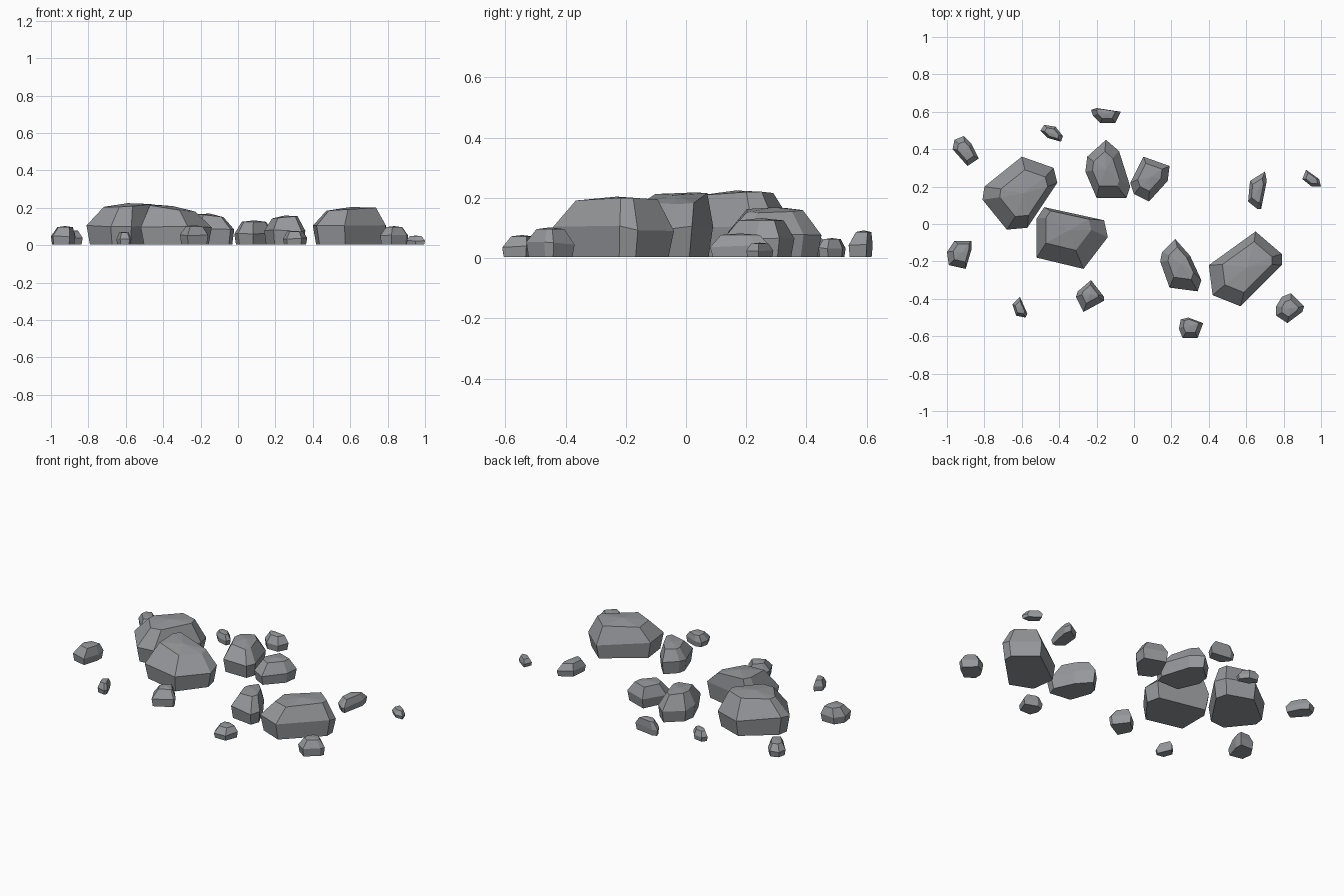
import bpy
import bmesh
import random
from mathutils import Vector

random.seed(4)

default_cube = bpy.data.objects.get("Cube")
if default_cube:
    bpy.data.objects.remove(default_cube, do_unlink=True)

# Single stone colour
stone = bpy.data.materials.new("stone_grey")
stone.use_nodes = True
stone.diffuse_color = (0.30, 0.31, 0.325, 1)
stone.node_tree.nodes["Principled BSDF"].inputs["Base Color"].default_value = stone.diffuse_color


def rock(name, outline, height, top=0.64, shift=(0, 0), tilt=(0, 0)):
    """Faceted stone: tapered foot, wide waist, sloping shoulder and a low crown.

    Outline, height and shift are in hundredths of a unit;
    tilt is the relative rise of the crown towards +x and +y.
    """
    points = [Vector(p) / 100 for p in outline]
    xs = [p.x for p in points]
    ys = [p.y for p in points]
    low = Vector((min(xs), min(ys)))
    high = Vector((max(xs), max(ys)))
    centre = (low + high) / 2
    half = (high - low) / 2
    offset = Vector(shift) / 100
    height = height / 100

    bm = bmesh.new()

    # Stacked rings that share the outline
    def ring(scale, move, level):
        verts = []
        for p in points:
            q = centre + (p - centre) * scale + move
            verts.append(bm.verts.new((q.x, q.y, level(p))))
        return verts

    def crown_level(p):
        u = (p.x - centre.x) / half.x
        v = (p.y - centre.y) / half.y
        return height * (0.96 + tilt[0] * u + tilt[1] * v)

    def waist_level(p):
        return height * random.uniform(0.44, 0.54)

    still = Vector((0, 0))
    foot = ring(0.91, still, lambda p: 0.004)
    waist = ring(1, still, waist_level)
    shoulder = ring(top, offset, crown_level)
    peak_xy = centre + offset
    peak = bm.verts.new((peak_xy.x, peak_xy.y, height * 1.02))

    # Side panels, crown facets and flat underside
    count = len(points)
    for i in range(count):
        j = (i + 1) % count
        bm.faces.new((foot[i], foot[j], waist[j], waist[i]))
        bm.faces.new((waist[i], waist[j], shoulder[j], shoulder[i]))
        bm.faces.new((shoulder[i], shoulder[j], peak))
    bm.faces.new(foot)
    bmesh.ops.recalc_face_normals(bm, faces=bm.faces)

    mesh = bpy.data.meshes.new(name)
    bm.to_mesh(mesh)
    bm.free()
    mesh.materials.append(stone)
    obj = bpy.data.objects.new(name, mesh)
    bpy.context.collection.objects.link(obj)
    return obj


# Three boulders
rock("boulder_right_back",
     [(-60, 36), (-43, 30), (-41, 22), (-57, -2), (-68, -3), (-81, 13), (-80, 20)],
     height=22, top=0.64, shift=(2, 0), tilt=(0.03, 0.02))
rock("boulder_right_front",
     [(-48, 9), (-16, 2), (-14, -7), (-27, -24), (-52, -18), (-52, 3)],
     height=20.5, top=0.64, shift=(-2, 4), tilt=(-0.09, 0.02))
rock("boulder_left",
     [(65, -4), (79, -16), (79, -22), (57, -44), (42, -38), (40, -22)],
     height=20, top=0.68, shift=(1, 1), tilt=(0.04, 0))

# Medium stones
rock("stone_back_tall",
     [(-15, 45), (-8, 39), (-2, 20), (-4, 14), (-20, 14), (-26, 28), (-25, 36)],
     height=16.5, top=0.6, shift=(-1, 0), tilt=(-0.05, 0))
rock("stone_back_round",
     [(5, 36), (19, 31), (18, 23), (8, 12), (0, 16), (-2, 22)],
     height=13, top=0.62, shift=(0, 1))
rock("stone_front_middle",
     [(22, -8), (30, -17), (36, -30), (34, -36), (19, -34), (14, -20), (15, -15)],
     height=15.5, top=0.62, shift=(0, 1), tilt=(0.04, 0))

# Pebbles around the edge
rock("pebble_far_right_back",
     [(-91, 47), (-87, 43), (-83, 35), (-89, 31), (-97, 40), (-96, 45)], height=8)
rock("pebble_far_right_front",
     [(-96, -9), (-87, -9), (-87, -14), (-90, -24), (-99, -22), (-100, -15)],
     height=10, shift=(1, 1))
rock("pebble_back_small",
     [(-48, 53), (-42, 52), (-38, 47), (-39, 44), (-46, 46), (-50, 50)], height=6.5)
rock("pebble_back_long",
     [(-20, 62), (-7, 60), (-10, 54), (-18, 54), (-22, 58), (-23, 61)],
     height=9, shift=(0, 1))
rock("pebble_left_long",
     [(70, 28), (71, 23), (68, 8), (66, 8), (61, 12), (62, 23)], height=8)
rock("pebble_far_left",
     [(92, 29), (99, 24), (100, 20), (95, 20), (90, 24)], height=5)
rock("pebble_left_front",
     [(84, -37), (91, -44), (90, -47), (82, -53), (76, -49), (76, -44), (79, -39)],
     height=10, top=0.58)
rock("pebble_front_right",
     [(-23, -30), (-16, -39), (-16, -41), (-27, -47), (-31, -39), (-30, -36)],
     height=10.5, top=0.58, shift=(0, 1))
rock("pebble_front_tiny",
     [(-61, -39), (-57, -48), (-58, -50), (-63, -49), (-65, -43)], height=7)
rock("pebble_front_middle",
     [(29, -50), (37, -53), (34, -61), (26, -61), (24, -56), (25, -51)],
     height=7.5, shift=(0, 1))
